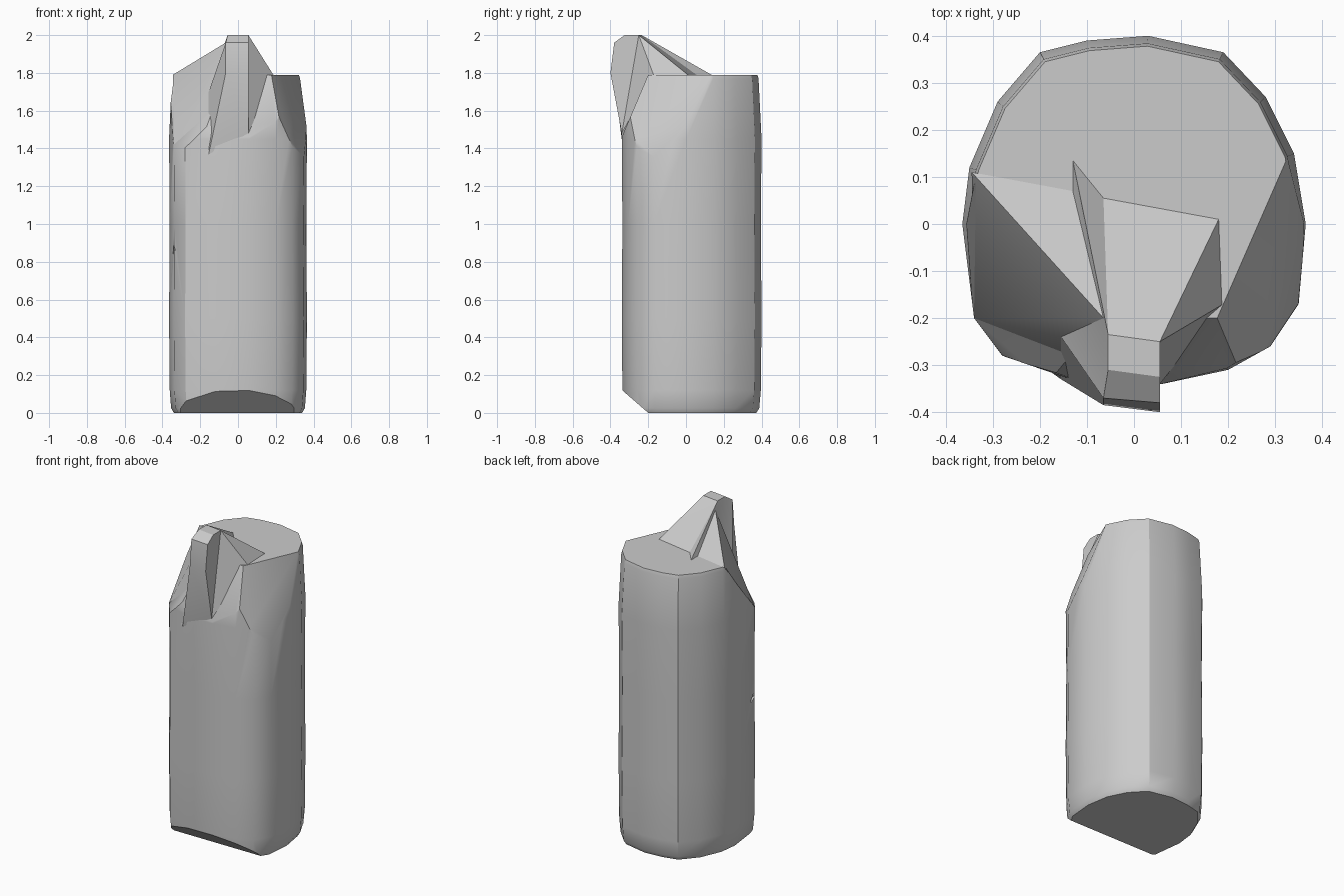
import bpy, bmesh
from math import radians
from mathutils import Vector

if "Cube" in bpy.data.objects:
    bpy.data.objects.remove(bpy.data.objects["Cube"])

# One plain grey for the whole carton
grey = bpy.data.materials.new("light_grey")
grey.use_nodes = True
grey.diffuse_color = (0.6, 0.6, 0.6, 1)
grey.node_tree.nodes["Principled BSDF"].inputs["Base Color"].default_value = (0.6, 0.6, 0.6, 1)


def finish(bm, name, angle):
    bmesh.ops.recalc_face_normals(bm, faces=bm.faces)
    mesh = bpy.data.meshes.new(name)
    bm.to_mesh(mesh)
    bm.free()
    mesh.materials.append(grey)
    obj = bpy.data.objects.new(name, mesh)
    bpy.context.collection.objects.link(obj)
    bpy.ops.object.select_all(action="DESELECT")
    obj.select_set(True)
    bpy.context.view_layer.objects.active = obj
    bpy.ops.object.shade_smooth_by_angle(angle=radians(angle))
    return obj


# Body: one rounded outline lofted through slightly varying rings
outline = [(-.34, -.2), (-.28, -.28), (-.12, -.335), (.06, -.34), (.2, -.31), (.29, -.26),
           (.35, -.17), (.365, 0), (.34, .15), (.28, .27), (.19, .365), (.03, .4),
           (-.1, .39), (-.2, .365), (-.29, .26), (-.35, .12), (-.365, 0)]
rings = [(0, .93), (.025, .97), (.12, .99), (.5, 1), (1, .99), (1.45, 1), (1.77, .96), (1.79, .945)]
bm = bmesh.new()
loops = [[bm.verts.new((x * s, y * s, z)) for x, y in outline] for z, s in rings]
n = len(outline)
for low, high in zip(loops, loops[1:]):
    for i in range(n):
        j = (i + 1) % n
        bm.faces.new((low[i], low[j], high[j], high[i]))
bm.faces.new(loops[0])
bm.faces.new(loops[-1])

# Chamfers: front top, both front shoulders, and front of the base
chamfers = [((0, -.2, 1.79), (.2, -.2, 1.79), (0, -.34, 1.46)),
            ((.33, .15, 1.79), (.19, -.17, 1.79), (.33, -.2, 1.37)),
            ((-.34, .1, 1.79), (-.07, -.2, 1.79), (-.34, -.2, 1.42)),
            ((0, -.2, 0), (.2, -.2, 0), (0, -.315, .1))]
centre = Vector((0, 0, .9))
for points in chamfers:
    a, b, c = map(Vector, points)
    normal = (b - a).cross(c - a).normalized()
    if normal.dot(centre - a) > 0:
        normal.negate()
    cut = bmesh.ops.bisect_plane(bm, geom=bm.verts[:] + bm.edges[:] + bm.faces[:],
                                 plane_co=a, plane_no=normal, clear_outer=True)
    edges = [e for e in cut["geom_cut"] if isinstance(e, bmesh.types.BMEdge)]
    bmesh.ops.contextual_create(bm, geom=edges)
body = finish(bm, "carton_body", 32)

# Small nick in the right-hand side
bm = bmesh.new()
bmesh.ops.create_cone(bm, cap_ends=True, segments=3, radius1=.03, radius2=.005, depth=.1)
nick = finish(bm, "nick_cutter", 30)
nick.location = (-.345, -.2, .87)
nick.rotation_euler = (radians(70), 0, radians(-25))
nick.hide_render = True
nick.hide_set(True)
cut = body.modifiers.new("nick", "BOOLEAN")
cut.operation = "DIFFERENCE"
cut.object = nick

# Folded spout: named corners joined into flat panels
corner = {
    "A": (-.055, -.235, 2), "B": (.055, -.25, 2), "C": (-.055, -.31, 2), "D": (.055, -.325, 2),
    "E": (-.065, -.37, 1.96), "F": (.055, -.38, 1.96), "G": (-.065, -.385, 1.8), "H": (.055, -.4, 1.8),
    "I": (-.155, -.33, 1.37), "J": (.055, -.34, 1.48), "K": (.18, .01, 1.79), "L": (-.065, .055, 1.79),
    "M": (-.13, .135, 1.79), "N": (-.155, -.24, 1.7), "P": (-.065, -.2, 1.96), "Q": (-.13, .07, 1.79),
    "R": (.19, -.17, 1.785), "W": (-.345, .11, 1.79), "X": (-.34, -.2, 1.42)}
panels = ["ABDC", "CDFE", "EFHG", "GHJI", "BDFHJ", "BJR", "BRK", "ABK", "AKL", "ALM", "AMP",
          "PMQ", "PQW", "PWX", "PXN", "XIN", "PNE", "NIGE", "PEC", "PCA"]
bm = bmesh.new()
verts = {key: bm.verts.new(co) for key, co in corner.items()}
for panel in panels:
    bm.faces.new([verts[key] for key in panel])
finish(bm, "pouring_spout", 20)
